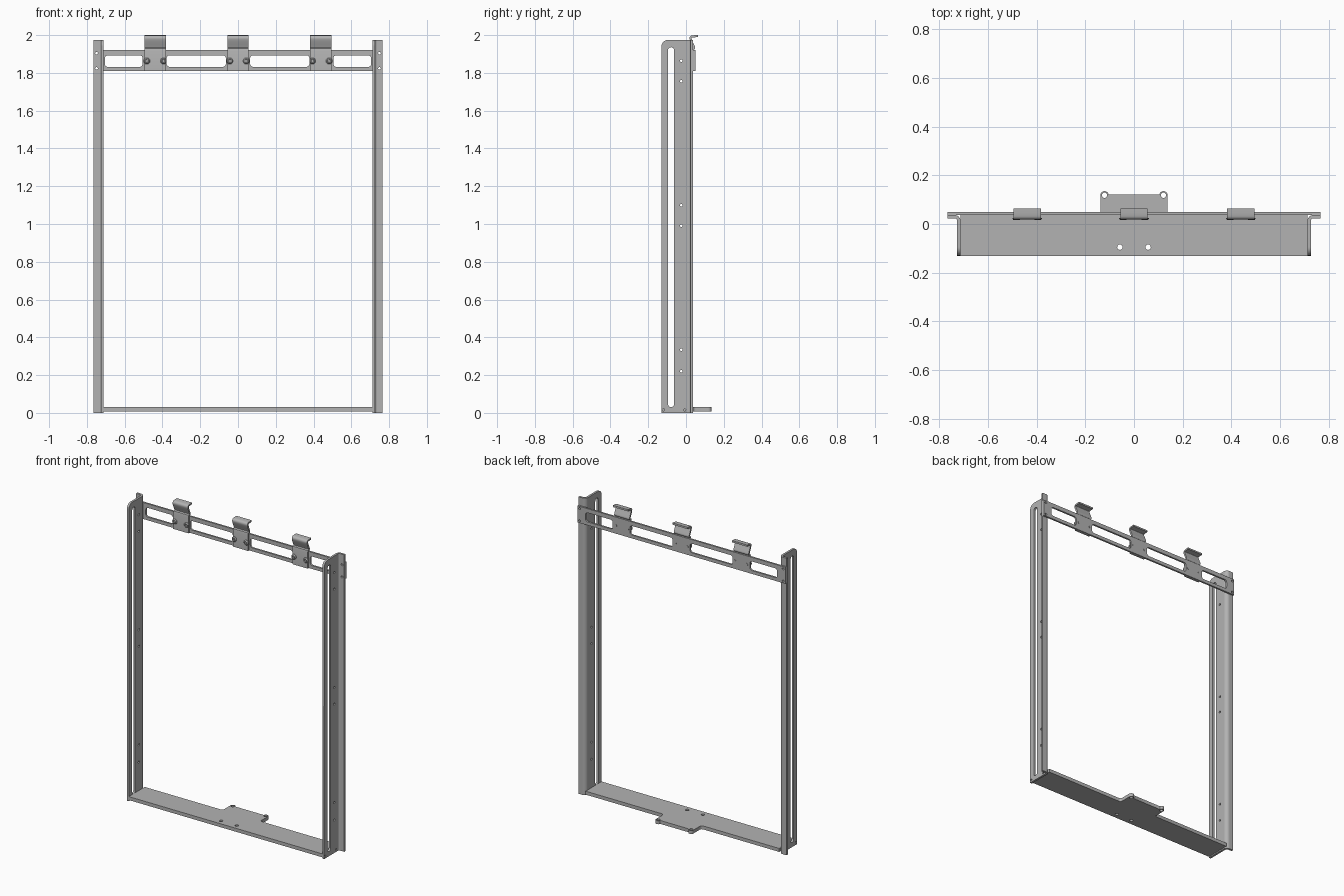
import bpy, bmesh
from math import sin, cos, pi, radians
from mathutils import Matrix, Vector

if "Cube" in bpy.data.objects:
    bpy.data.objects.remove(bpy.data.objects["Cube"])

steel = bpy.data.materials.new("grey_steel")
steel.use_nodes = True
GREY = (0.45, 0.45, 0.45, 1)
steel.diffuse_color = GREY
steel.node_tree.nodes["Principled BSDF"].inputs["Base Color"].default_value = GREY

# Drawing planes: which world axes the outline's u, v and the thickness follow
PLANES = {"XY": "XYZ", "XZ": "XZY", "YZ": "YZX"}


def arc(cx, cy, r, a0, a1, n=8):
    return [(cx + r * cos(radians(a0 + (a1 - a0) * i / n)),
             cy + r * sin(radians(a0 + (a1 - a0) * i / n))) for i in range(n + 1)]


def circle(cx, cy, r, n=20):
    return arc(cx, cy, r, 0, 360, n)[:-1]


def rounded(u0, u1, v0, v1, r):
    return (arc(u0 + r, v0 + r, r, 180, 270, 6) + arc(u1 - r, v0 + r, r, 270, 360, 6)
            + arc(u1 - r, v1 - r, r, 0, 90, 6) + arc(u0 + r, v1 - r, r, 90, 180, 6))


def rect(u0, u1, v0, v1):
    return [(u0, v0), (u1, v0), (u1, v1), (u0, v1)]


def finish(name, bm):
    bmesh.ops.recalc_face_normals(bm, faces=bm.faces)
    mesh = bpy.data.meshes.new(name)
    bm.to_mesh(mesh)
    bm.free()
    mesh.materials.append(steel)
    obj = bpy.data.objects.new(name, mesh)
    bpy.context.collection.objects.link(obj)
    bpy.ops.object.select_all(action="DESELECT")
    obj.select_set(True)
    bpy.context.view_layer.objects.active = obj
    bpy.ops.object.shade_smooth_by_angle(angle=radians(32))
    return obj


def plate(name, plane, w0, w1, outline, holes=()):
    """Sheet cut to an outline with holes, from w0 to w1 along its thickness."""
    curve = bpy.data.curves.new(name + "_outline", "CURVE")
    curve.dimensions = "2D"
    curve.fill_mode = "BOTH"
    curve.extrude = abs(w1 - w0) / 2
    for loop in [outline, *holes]:
        spline = curve.splines.new("POLY")
        spline.points.add(len(loop) - 1)
        for p, (u, v) in zip(spline.points, loop):
            p.co = (u, v, 0, 1)
        spline.use_cyclic_u = True
    temp = bpy.data.objects.new(name + "_temp", curve)
    mesh = bpy.data.meshes.new_from_object(temp)
    bm = bmesh.new()
    bm.from_mesh(mesh)
    bpy.data.objects.remove(temp)
    bpy.data.curves.remove(curve)
    bpy.data.meshes.remove(mesh)
    bmesh.ops.remove_doubles(bm, verts=bm.verts, dist=1e-5)
    for v in bm.verts:
        c = dict(zip(PLANES[plane], (v.co.x, v.co.y, v.co.z + (w0 + w1) / 2)))
        v.co = Vector((c["X"], c["Y"], c["Z"]))
    return finish(name, bm)


def ribbon(path, t):
    """Closed outline of constant thickness around an open path."""
    pts = [Vector(p) for p in path]
    sides = ([], [])
    for i, p in enumerate(pts):
        d = (pts[min(i + 1, len(pts) - 1)] - pts[max(i - 1, 0)]).normalized()
        n = Vector((-d.y, d.x)) * t / 2
        sides[0].append(tuple(p + n))
        sides[1].append(tuple(p - n))
    return sides[0] + sides[1][::-1]


def bolt(name, x, z, y_face):
    """Button head with a hexagonal socket and a short shank end at the back."""
    bm = bmesh.new()
    profile = [(0.017, 0), (0.017, 0.004), (0.012, 0.010), (0.008, 0.010), (0.007, 0.003)]
    rings = [[bm.verts.new((x + r * cos(a * pi / 9), y_face - h, z + r * sin(a * pi / 9)))
              for a in range(18)] for r, h in profile]
    for a, b in zip(rings, rings[1:]):
        for i in range(18):
            j = (i + 1) % 18
            bm.faces.new((a[i], a[j], b[j], b[i]))
    bm.faces.new(rings[0])
    bm.faces.new(rings[-1])
    finish(name, bm)


TOP = 1.975
BAR_HOLES = (1.824, 1.905)

# Side posts: slotted web, rounded bend and outer flange
for side, s in (("left", 1), ("right", -1)):
    web = arc(-0.095, TOP - 0.035, 0.035, 180, 90) + [(0.012, TOP), (0.012, 0), (-0.131, 0)]
    slot = arc(-0.079, 1.92, 0.016, 0, 180) + arc(-0.079, 0.046, 0.016, 180, 360)
    holes = [circle(-0.025, z, 0.007, 14) for z in (0.22, 0.335, 0.99, 1.1, 1.755, 1.865)]
    holes += [circle(y, 0.016, 0.006, 14) for y in (-0.12, -0.007)]
    plate(side + "_post_web", "YZ", s * 0.712, s * 0.726, web, [slot] + holes)
    bend = arc(0.737, 0.012, 0.025, 180, 90) + arc(0.737, 0.012, 0.011, 90, 180)
    plate(side + "_post_bend", "XY", 0, TOP, [(s * x, y) for x, y in bend])
    flange = [(s * x, z) for x, z in rect(0.737, 0.765, 0, TOP)]
    plate(side + "_post_flange", "XZ", 0.023, 0.037, flange,
          [circle(s * 0.749, z, 0.007, 14) for z in BAR_HOLES])

# Upper crossbar behind the posts
slots = [rounded(a, b, 1.832, 1.893, 0.016)
         for a, b in ((-0.705, -0.505), (-0.378, -0.064), (0.064, 0.378), (0.505, 0.705))]
bar_holes = [circle(s * 0.749, z, 0.007, 14) for s in (-1, 1) for z in BAR_HOLES]
plate("upper_crossbar", "XZ", 0.037, 0.049, rect(-0.765, 0.765, 1.81, 1.92),
      slots + bar_holes)

# Spring clips bolted to the crossbar, with a bulge and a back-turned lip
clip_path = ([(0.031, 1.81), (0.031, 1.915), (0.033, 1.925)]
             + arc(0.035, 1.934, 0.008, -40, 25, 4)
             + [(0.034, 1.955), (0.027, 1.972)]
             + arc(0.034, 1.983, 0.010, 195, 100, 5)
             + [(0.046, 1.994), (0.063, 1.995)])
for name, cx in (("right", -0.4385), ("middle", 0), ("left", 0.4385)):
    plate(name + "_clip", "YZ", cx - 0.056, cx + 0.056, ribbon(clip_path, 0.011))
    for i, dx in enumerate((-0.044, 0.044)):
        bolt(f"{name}_clip_bolt_{i + 1}", cx + dx, 1.863, 0.0255)
        plate(f"{name}_clip_bolt_end_{i + 1}", "XZ", 0.047, 0.051,
              circle(cx + dx, 1.863, 0.008, 16))

# Bottom shelf with a rear tab ending in two round lugs
half = ([(0.712, -0.131), (0.712, 0.037), (0.152, 0.037)]
        + arc(0.152, 0.051, 0.014, 270, 180, 5)
        + [(0.138, 0.112)] + arc(0.121, 0.118, 0.017, 0, 165, 12) + [(0.1, 0.121)])
shelf = half + [(-x, y) for x, y in reversed(half)]
shelf_holes = [circle(s * 0.058, -0.095, 0.011) for s in (-1, 1)]
shelf_holes += [circle(s * 0.121, 0.118, 0.011) for s in (-1, 1)]
plate("bottom_shelf", "XY", 0.008, 0.031, shelf, shelf_holes)
